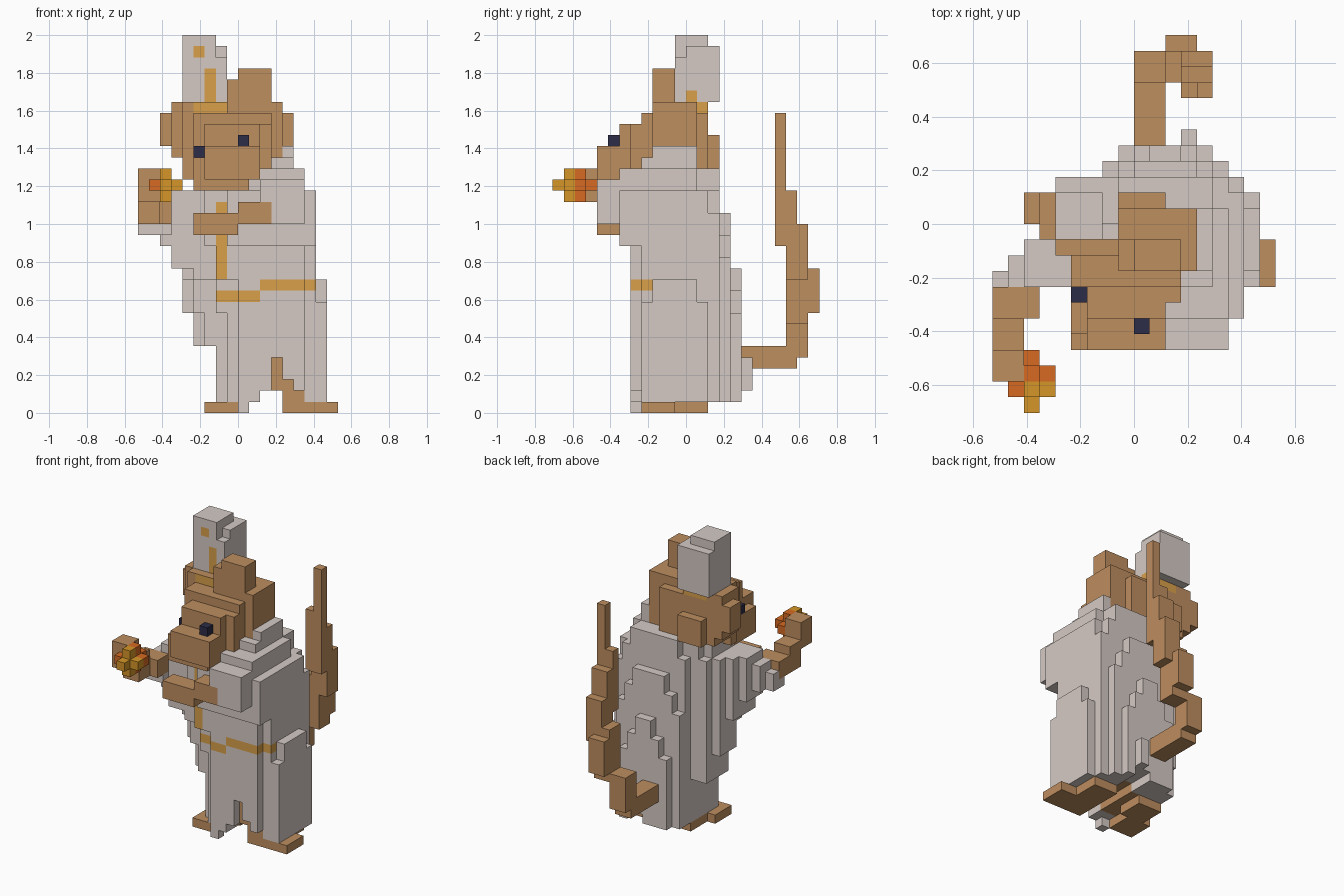
import bpy
from mathutils import Vector

if "Cube" in bpy.data.objects:
    bpy.data.objects.remove(bpy.data.objects["Cube"])

UNIT = 1 / 17          # edge of one block
cells = {}             # block position -> (part, colour)
trim = set()           # blocks whose sides carry the gold trim


def linear(c):
    c /= 255
    return c / 12.92 if c <= 0.04045 else ((c + 0.055) / 1.055) ** 2.4


def make_material(name, rgb):
    mat = bpy.data.materials.new(name)
    mat.use_nodes = True
    colour = (*[linear(c) for c in rgb], 1)
    mat.diffuse_color = colour
    bsdf = next(n for n in mat.node_tree.nodes if n.type == "BSDF_PRINCIPLED")
    bsdf.inputs["Base Color"].default_value = colour
    return mat


materials = {
    "cloth": make_material("grey cloth", (213, 202, 197)),
    "fur": make_material("brown fur", (190, 142, 95)),
    "trim": make_material("gold trim", (216, 160, 74)),
    "flame": make_material("yellow flame", (214, 150, 40)),
    "ember": make_material("orange ember", (214, 106, 34)),
    "eye": make_material("dark eye", (44, 44, 72)),
}


def span(box):
    x0, x1, y0, y1, z0, z1 = box
    return [(x, y, z) for x in range(x0, x1) for y in range(y0, y1) for z in range(z0, z1)]


def fill(part, colour, *boxes):
    """Solid boxes of blocks; parts placed earlier win where they overlap."""
    for box in boxes:
        for cell in span(box):
            cells.setdefault(cell, (part, colour))


def drum(part, colour, x0, x1, y0, y1, z0, z1):
    """Round, stepped column of blocks."""
    cx, cy, rx, ry = (x0 + x1) / 2, (y0 + y1) / 2, (x1 - x0) / 2, (y1 - y0) / 2
    for x, y, z in span((x0, x1, y0, y1, z0, z1)):
        if ((x + .5 - cx) / rx) ** 2 + ((y + .5 - cy) / ry) ** 2 <= 1:
            cells.setdefault((x, y, z), (part, colour))


def arch(part, colour, x0, x1, y0, y1, z0, z1):
    """Upright slab whose top narrows in steps."""
    for inset in range(3):
        fill(part, colour, (x0 + inset, x1 - inset, y0, y1, z0, z1 - 4 + 2 * inset))


def carve(box):
    for cell in span(box):
        cells.pop(cell, None)


def recolour(box, colour):
    for cell in span(box):
        if cell in cells:
            cells[cell] = (cells[cell][0], colour)


# Eyes
fill("eyes", "eye", (-4, -3, -5, -4, 23, 24), (0, 1, -7, -6, 24, 25))

# Fire held in the raised hand
fill("fire", "ember", (-7, -6, -10, -9, 19, 22), (-8, -5, -10, -9, 20, 21),
     (-7, -6, -9, -8, 20, 21), (-8, -7, -11, -10, 20, 21))
fill("fire", "flame", (-7, -6, -11, -10, 19, 22), (-6, -5, -11, -10, 20, 21),
     (-7, -6, -12, -11, 20, 21))

# Hands
fill("raised_hand", "fur", (-9, -7, -10, -8, 19, 22), (-9, -7, -8, -6, 17, 20),
     (-9, -6, -6, -4, 17, 19))
fill("folded_hand", "fur", (-4, 0, -8, -6, 16, 18), (0, 3, -8, -6, 17, 19))

# Hat
fill("hat", "cloth", (-5, -2, -1, 2, 28, 34), (-5, -1, 0, 3, 28, 33),
     (-2, -1, -1, 0, 28, 32))

# Head, from the snout to the back
fill("head", "fur", (-3, 2, -8, -5, 21, 24), (-4, -3, -7, -4, 21, 23),
     (-3, 2, -6, -5, 24, 26), (-3, 3, -5, -4, 21, 26), (-4, 3, -4, -3, 21, 27),
     (-4, 1, -7, -3, 20, 21), (-4, -1, -3, -2, 21, 27), (-5, -1, -2, -1, 21, 27),
     (-1, 4, -3, -1, 21, 28),
     (-6, -1, -1, 1, 23, 27), (-1, 4, -1, 1, 22, 28), (-6, 2, 1, 2, 23, 27),
     (-5, 2, -1, 2, 22, 23), (-5, -1, -2, 2, 27, 28), (-4, -1, 2, 3, 22, 25))
fill("left_ear", "fur", (0, 3, -3, -1, 28, 31), (-1, 0, -3, -1, 28, 30))
fill("right_ear", "fur", (-7, -5, 0, 2, 24, 27), (-6, -5, -1, 2, 23, 28))

# Feet and the legs hidden by the robe
fill("right_foot", "fur", (-3, 0, -4, -1, 0, 1), (-2, 1, -1, 2, 0, 1))
fill("left_foot", "fur", (4, 9, -4, -1, 0, 1), (4, 7, -1, 2, 0, 1))
fill("legs", "fur", (0, 2, -3, 2, 1, 2), (4, 7, -3, 2, 1, 2), (0, 6, -3, 2, 2, 3))

# Tail, curling up behind
fill("tail", "fur", (0, 2, 5, 10, 4, 6), (0, 2, 9, 11, 5, 9), (2, 4, 9, 11, 8, 14),
     (2, 4, 11, 12, 9, 13), (3, 5, 9, 11, 12, 17), (3, 5, 8, 10, 15, 20),
     (3, 4, 8, 9, 15, 22), (4, 5, 8, 9, 15, 27))

# Sleeves, the right one drooping beside the body
fill("right_sleeve", "cloth", (-9, -6, -5, -3, 16, 18), (-8, -5, -4, -2, 16, 19),
     (-7, -4, -4, -1, 15, 20), (-6, -3, -4, 0, 13, 20))
fill("left_sleeve", "cloth", (2, 6, -8, -4, 17, 21), (2, 6, -6, 0, 18, 22),
     (4, 7, -6, -2, 15, 20))

# Robe: round core, arched back folds, stepped front and collar
for layer in ((-2, 8, -5, 3, 1, 6), (-4, 8, -4, 3, 6, 9), (-5, 8, -4, 3, 9, 12),
              (-5, 7, -5, 3, 12, 20), (-4, 6, -5, 3, 20, 22)):
    drum("robe", "cloth", *layer)
for fold in ((-1, 5, 4, 5, 1, 13), (-2, 6, 3, 4, 1, 18), (-2, 7, 2, 3, 1, 22),
             (-4, 7, 1, 2, 6, 22)):
    arch("robe", "cloth", *fold)
fill("robe", "cloth", (0, 6, -5, 0, 1, 15), (-1, 7, -4, 0, 1, 15), (-2, 7, -3, 2, 1, 15),
     (6, 7, -4, 2, 1, 20), (7, 8, -3, 1, 1, 12), (7, 8, -4, 2, 1, 10),
     (-1, 6, -6, 0, 15, 20), (-3, 6, -5, 0, 15, 20), (0, 1, -5, -4, 0, 1),
     (3, 4, 5, 6, 2, 5), (3, 5, -4, 1, 20, 23), (2, 5, -3, 1, 20, 24))

# Gap between the legs and slit in the hem, with the leg behind it
carve((2, 4, -5, 5, 1, 2))
for slit in ((3, 4, -5, -4, 2, 5), (4, 5, -5, -4, 1, 3), (5, 6, -5, -4, 1, 2)):
    carve(slit)
    x0, x1, y0, y1, z0, z1 = slit
    recolour((x0, x1, y1, y1 + 1, z0, z1), "fur")

# Gold trim: hat spot, stripe and band, robe front, belt
for stripe in ((-4, -3, -1, 0, 32, 33), (-3, -2, -1, 0, 28, 31), (-2, -1, 0, 1, 28, 29),
               (-4, -1, -2, 2, 27, 28), (-2, -1, -6, -2, 12, 19),
               (-2, 2, -5, -2, 10, 11), (2, 7, -5, -3, 11, 12)):
    trim.update(span(stripe))

# Turn the exposed block sides into one mesh per part
AXES = [Vector(a) for a in ((1, 0, 0), (0, 1, 0), (0, 0, 1))]
palette = list(materials)


def build(part):
    verts, faces, slots = {}, [], []
    for cell, (name, colour) in cells.items():
        if name != part:
            continue
        for i in range(3):
            for sign in (-1, 1):
                normal = AXES[i] * sign
                if tuple(int(c) for c in Vector(cell) + normal) in cells:
                    continue
                u, v = AXES[(i + 1) % 3], AXES[(i + 2) % 3]
                base = Vector(cell) + (AXES[i] if sign > 0 else Vector())
                quad = [base, base + u, base + u + v, base + v][::sign]
                faces.append([verts.setdefault(tuple(p), len(verts)) for p in quad])
                gold = cell in trim and i < 2
                slots.append("trim" if gold else colour)
    mesh = bpy.data.meshes.new(part)
    mesh.from_pydata([Vector(p) * UNIT for p in verts], [], faces)
    used = [c for c in palette if c in slots]
    for c in used:
        mesh.materials.append(materials[c])
    for poly, c in zip(mesh.polygons, slots):
        poly.material_index = used.index(c)
    bpy.context.collection.objects.link(bpy.data.objects.new(part, mesh))


for part in dict.fromkeys(name for name, _ in cells.values()):
    build(part)
